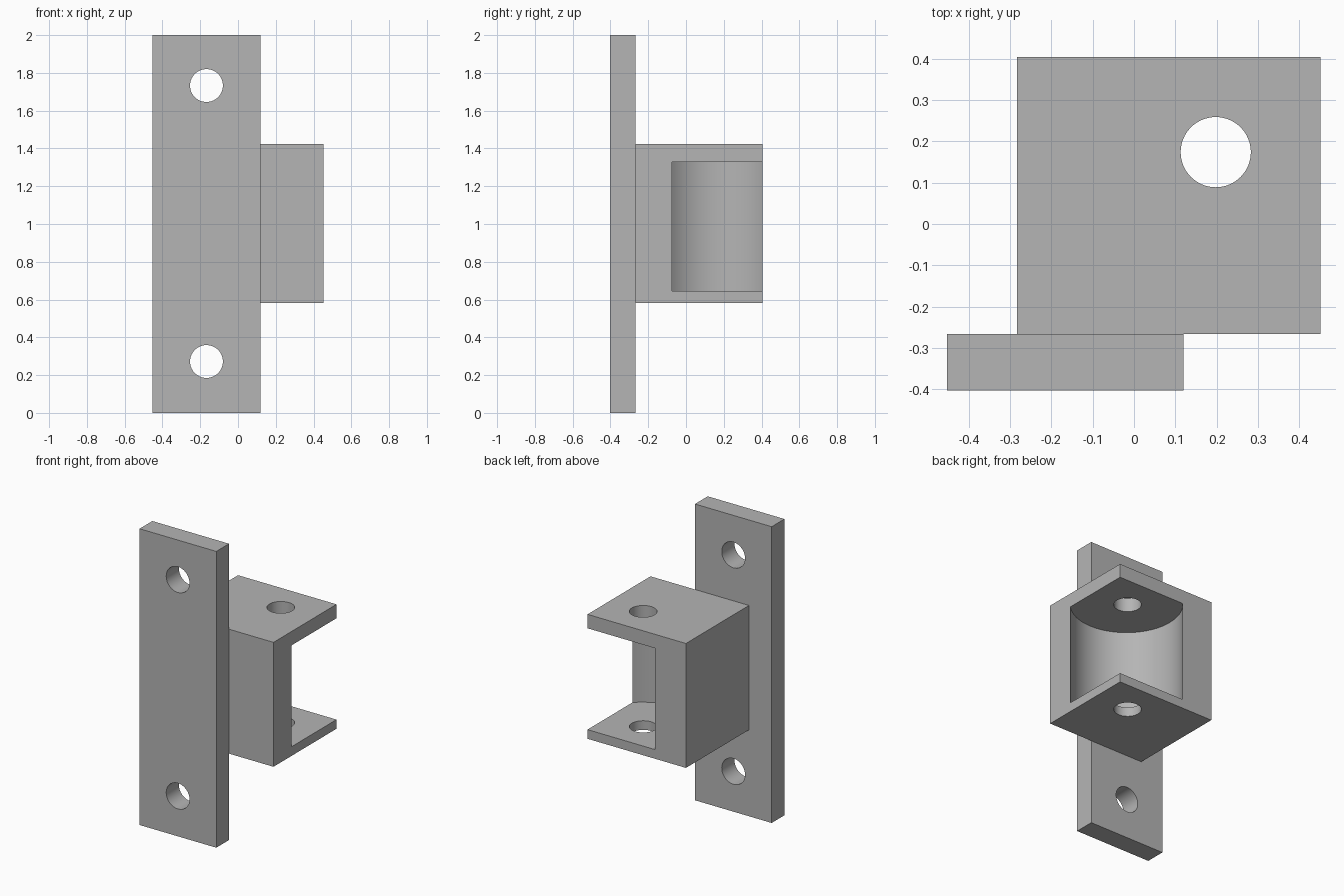
import bpy
from math import pi

cube = bpy.data.objects.get("Cube")
if cube:
    bpy.data.objects.remove(cube, do_unlink=True)

grey = bpy.data.materials.new("plain grey")
grey.use_nodes = True
colour = (0.46, 0.46, 0.46, 1)
grey.diffuse_color = colour
grey.node_tree.nodes["Principled BSDF"].inputs["Base Color"].default_value = colour


def block(name, low, high):
    """Box between two opposite corners."""
    bpy.ops.mesh.primitive_cube_add(size=1, location=[(a + b) / 2 for a, b in zip(low, high)])
    ob = bpy.context.object
    ob.name = name
    ob.scale = [b - a for a, b in zip(low, high)]
    bpy.ops.object.transform_apply(location=False, rotation=False, scale=True)
    ob.data.materials.append(grey)
    return ob


def cut_round(target, centre, radius, depth, rotation=(0, 0, 0)):
    """Subtract a cylinder from the target and discard the cutter."""
    bpy.ops.mesh.primitive_cylinder_add(vertices=64, radius=radius, depth=depth,
                                        location=centre, rotation=rotation)
    cutter = bpy.context.object
    cutter.name = "round_cutter"
    cutter.hide_render = True
    cutter.data.materials.append(grey)
    mod = target.modifiers.new("cut", "BOOLEAN")
    mod.operation = "DIFFERENCE"
    mod.solver = "EXACT"
    mod.object = cutter
    bpy.ops.object.select_all(action="DESELECT")
    target.select_set(True)
    bpy.context.view_layer.objects.active = target
    bpy.ops.object.modifier_apply(modifier=mod.name)
    bpy.data.objects.remove(cutter, do_unlink=True)


# Tall mounting plate with two screw holes
plate = block("mounting_plate", (-0.453, -0.403, 0), (0.12, -0.267, 2))
for z in (0.272, 1.733):
    cut_round(plate, (-0.167, -0.335, z), 0.087, 0.4, (pi / 2, 0, 0))

# Housing with a round pocket breaking out through its back corner
housing = block("housing", (-0.283, -0.267, 0.583), (0.452, 0.405, 1.423))
floor, ceiling = 0.645, 1.329
cut_round(housing, (0.205, 0.172, (floor + ceiling) / 2), 0.348, ceiling - floor)

# Pin hole through the top and bottom of the housing
cut_round(housing, (0.198, 0.174, 1), 0.085, 1.2)

for part in (plate, housing):
    bpy.ops.object.select_all(action="DESELECT")
    part.select_set(True)
    bpy.context.view_layer.objects.active = part
    bpy.ops.object.shade_smooth_by_angle(angle=pi / 6)
